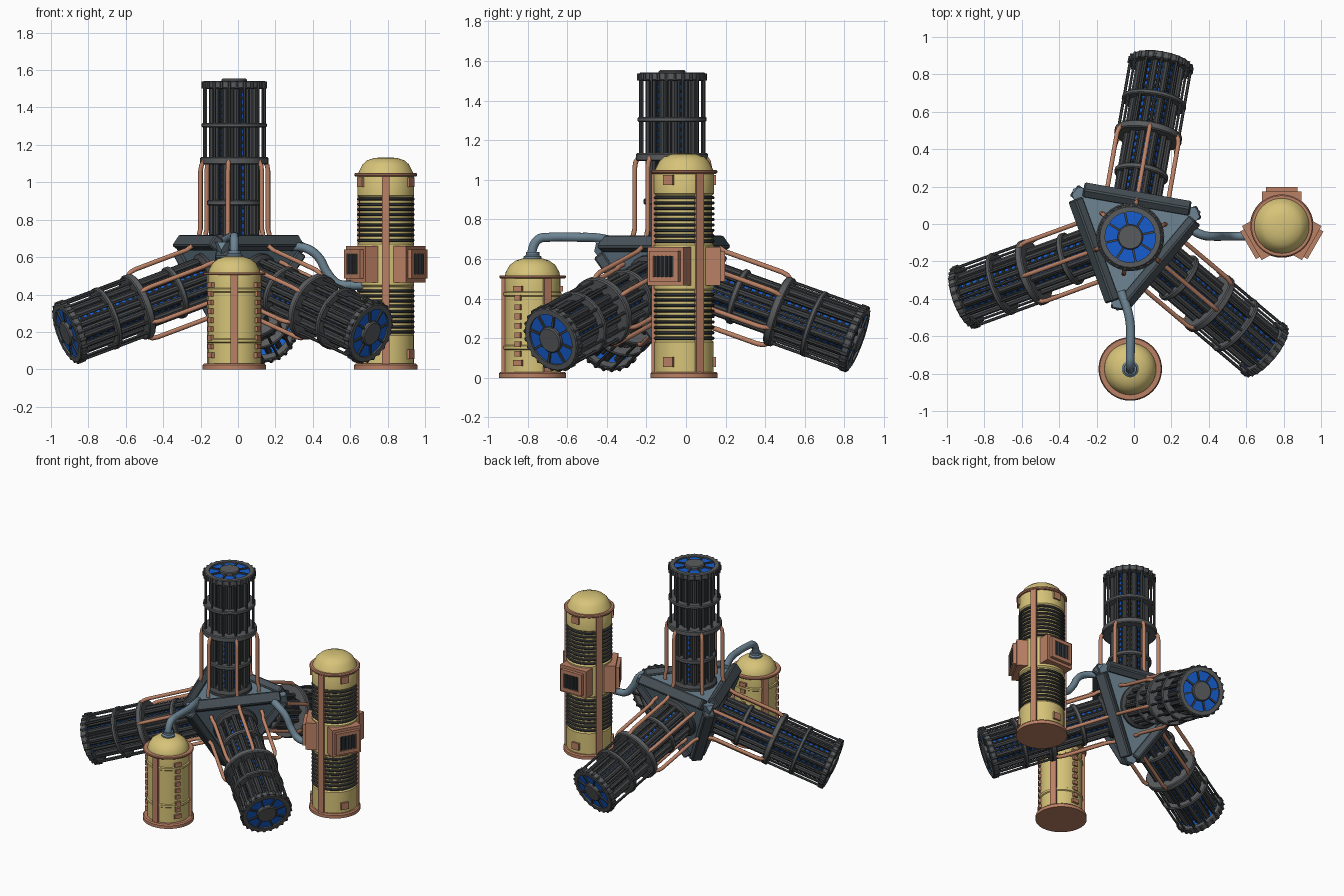
import bpy, bmesh, math
from mathutils import Vector, Matrix

if "Cube" in bpy.data.objects:
    bpy.data.objects.remove(bpy.data.objects["Cube"])

def material(name, rgb):
    m = bpy.data.materials.new(name)
    m.diffuse_color = (*rgb, 1)
    m.use_nodes = True
    m.node_tree.nodes["Principled BSDF"].inputs["Base Color"].default_value = m.diffuse_color
    return m

DARK = material("dark_iron", (0.055, 0.058, 0.062))
GREY = material("grey_iron", (0.10, 0.105, 0.11))
BLUE = material("bright_blue", (0.008, 0.11, 0.62))
YELLOW = material("pale_yellow", (0.68, 0.55, 0.19))
COPPER = material("copper", (0.50, 0.22, 0.13))
STEEL = material("steel_blue", (0.15, 0.23, 0.29))
SLATE = material("dark_slate", (0.065, 0.085, 0.10))

def T(x, y, z):
    return Matrix.Translation((x, y, z))

def R(deg):
    return Matrix.Rotation(math.radians(deg), 4, 'Z')

class Part:
    """Collects simple solids in one mesh."""
    def __init__(self):
        self.bm = bmesh.new()

    def box(self, mat, size):
        bmesh.ops.create_cube(self.bm, size=1, matrix=mat @ Matrix.Diagonal((*size, 1)))

    def lathe(self, profile, n=32, mat=Matrix(), closed=False):
        # spin (r, z) points about z; closed makes a ring, otherwise the ends are capped
        rings = [[self.bm.verts.new(mat @ Vector((r * math.cos(2 * math.pi * i / n),
                 r * math.sin(2 * math.pi * i / n), z))) for i in range(n)] for r, z in profile]
        pairs = list(zip(rings, rings[1:] + rings[:1])) if closed else list(zip(rings, rings[1:]))
        for a, b in pairs:
            for i in range(n):
                j = (i + 1) % n
                self.bm.faces.new((a[i], a[j], b[j], b[i]))
        if not closed:
            self.bm.faces.new(rings[0][::-1])
            self.bm.faces.new(rings[-1])

    def rod(self, r, z0, z1, mat=Matrix(), n=10):
        self.lathe([(r, z0), (r, z1)], n, mat)

    def ring(self, ri, ro, z0, z1, n=32, c=0.006):
        self.lathe([(ri, z0), (ro - c, z0), (ro, z0 + c), (ro, z1 - c), (ro - c, z1), (ri, z1)], n, closed=True)

    def mesh(self, name, mat):
        bmesh.ops.recalc_face_normals(self.bm, faces=self.bm.faces)
        me = bpy.data.meshes.new(name)
        self.bm.to_mesh(me)
        self.bm.free()
        me.materials.append(mat)
        me.shade_smooth()
        me.set_sharp_from_angle(angle=math.radians(35))
        return me

def place(name, me, matrix=Matrix()):
    ob = bpy.data.objects.new(name, me)
    ob.matrix_world = matrix
    bpy.context.collection.objects.link(ob)
    return ob

def tube_mesh(name, paths, radius, mat, kind='BEZIER'):
    cu = bpy.data.curves.new(name, 'CURVE')
    cu.dimensions = '3D'
    cu.bevel_depth, cu.bevel_resolution, cu.use_fill_caps = radius, 3, True
    cu.resolution_u = 8
    for pts in paths:
        s = cu.splines.new(kind)
        target = s.bezier_points if kind == 'BEZIER' else s.points
        target.add(len(pts) - 1)
        for p, co in zip(target, pts):
            if kind == 'BEZIER':
                p.co = co
                p.handle_left_type = p.handle_right_type = 'AUTO'
            else:
                p.co = (*co, 1)
    ob = bpy.data.objects.new(name, cu)
    bpy.context.collection.objects.link(ob)
    me = bpy.data.meshes.new_from_object(ob.evaluated_get(bpy.context.evaluated_depsgraph_get()))
    bpy.data.objects.remove(ob)
    me.materials.clear()
    me.materials.append(mat)
    me.shade_smooth()
    me.set_sharp_from_angle(angle=math.radians(50))
    return me

# ---- Layout: four arms pointing out of a tetrahedral hub
CENTRE = Vector((-0.02, -0.07, 0.53))
UP = Vector((0, 0, 1))
dirs = [UP]
for a in (80, 200, 320):
    a = math.radians(a)
    dirs.append(Vector((math.cos(a) * 0.9428, math.sin(a) * 0.9428, -1 / 3)))

def frame(origin, z, xhint):
    z = z.normalized()
    x = (xhint - z * xhint.dot(z)).normalized()
    y = z.cross(x)
    return Matrix.Translation(origin) @ Matrix((x, y, z)).transposed().to_4x4()

# ---- Hub body, truncated corners
RIN = 0.152
corners = [-3 * RIN * d for d in dirs]
hub = Part()
for i in range(4):
    for j in range(4):
        if i != j:
            hub.bm.verts.new(CENTRE + corners[i].lerp(corners[j], 0.07))
bmesh.ops.convex_hull(hub.bm, input=hub.bm.verts)
place("hub_body", hub.mesh("hub_body", STEEL))

# ---- Hub edge beams
beams = Part()
for i in range(4):
    for j in range(i):
        a, b = corners[i], corners[j]
        m = frame(CENTRE + (a + b) * 0.5, b - a, a + b)
        beams.box(m @ T(-0.01, 0, 0), (0.055, 0.075, (b - a).length * 0.78))
bmesh.ops.bevel(beams.bm, geom=list(beams.bm.edges), offset=0.008, segments=1, affect='EDGES')
place("hub_edge_beams", beams.mesh("hub_edge_beams", SLATE))

# ---- Arm meshes, built along local z from the hub centre
rods = Part()
rods.lathe([(0.15, 0.14), (0.15, 0.17), (0.13, 0.19), (0.05, 0.19)], 24)
for k in range(12):
    rods.rod(0.017, 0.17, 0.99, R(30 * k + 15) @ T(0.118, 0, 0), 8)
    rods.rod(0.008, 0.59, 0.99, R(30 * k) @ T(0.163, 0, 0), 6)
    rods.rod(0.011, 0.17, 0.99, R(30 * k) @ T(0.09, 0, 0), 6)
for k in range(20):                      # slats round the core
    z = 0.21 + k * 0.039
    rods.ring(0.06, 0.084, z, z + 0.014, 16, 0.003)
for k in range(24):                      # knobs round the end rim
    rods.rod(0.012, 0.972, 1.008, R(15 * k) @ T(0.165, 0, 0), 6)
for k in range(8):                       # spokes over the end disc
    rods.box(R(45 * k + 22.5) @ T(0.1, 0, 1.005), (0.09, 0.012, 0.012))

rings = Part()
rings.ring(0.115, 0.182, 0.565, 0.605)
rings.ring(0.13, 0.174, 0.762, 0.788)
rings.ring(0.10, 0.145, 0.345, 0.375)
rings.ring(0.135, 0.168, 0.97, 1.012)
rings.lathe([(0.068, 0.98), (0.068, 1.018), (0.062, 1.024)], 24)

core = Part()
core.rod(0.076, 0.17, 0.98, n=24)
core.rod(0.14, 0.985, 1.002, n=32)

path = [(0.20, 0, 0.13), (0.20, 0, 0.19), (0.192, 0, 0.22), (0.192, 0, 0.53), (0.187, 0, 0.56), (0.17, 0, 0.585)]
pipes = [[R(60 * k) @ Vector(p) for p in path] for k in range(6)]
arm_parts = {"arm_rods": rods.mesh("arm_rods", DARK), "arm_rings": rings.mesh("arm_rings", GREY),
             "arm_core": core.mesh("arm_core", BLUE),
             "arm_pipes": tube_mesh("arm_pipes", pipes, 0.0125, COPPER, 'POLY')}
for i, d in enumerate(dirs):
    m = frame(CENTRE, d, -dirs[1] if i == 0 else -UP)
    for name, me in arm_parts.items():
        place(f"{name}_{i + 1}", me, m)

# ---- Tall tank
tall = T(0.79, -0.01, 0)
body = Part()
body.lathe([(0.15, 0.02), (0.15, 0.18), (0.142, 0.19), (0.142, 0.44), (0.152, 0.45), (0.152, 0.67),
            (0.142, 0.68), (0.142, 0.92), (0.152, 0.93), (0.152, 1.04), (0.142, 1.06), (0.125, 1.095),
            (0.10, 1.117), (0.06, 1.13), (0.02, 1.133)], 40)
place("tall_tank_body", body.mesh("tall_tank_body", YELLOW), tall)

ribs = Part()
for z0 in (0.2, 0.69):
    for k in range(9):
        z = z0 + k * 0.0275
        ribs.ring(0.135, 0.154, z - 0.008, z + 0.008, 32, 0.005)
trim = Part()
trim.lathe([(0.17, 0), (0.17, 0.022), (0.162, 0.03), (0.14, 0.03)], 40)
trim.ring(0.14, 0.168, 1.03, 1.05, 40)
for a in (30, 150, 270):                 # vertical straps
    trim.box(R(a) @ T(0.151, 0, 0.53), (0.024, 0.042, 1.03))
for a in (90, 210, 330):                 # clips and framed grilles
    for z in (0.08, 1.0):
        trim.box(R(a) @ T(0.15, 0, z), (0.025, 0.055, 0.05))
    m = R(a) @ T(0, 0, 0.563)
    for w, h, r0, r1, t in ((0.21, 0.195, 0.10, 0.185, 0.025), (0.17, 0.155, 0.12, 0.208, 0.025)):
        rc, dr = (r0 + r1) / 2, r1 - r0
        for s in (-1, 1):
            trim.box(m @ T(rc, s * (w - t) / 2, 0), (dr, t, h))
            trim.box(m @ T(rc, 0, s * (h - t) / 2), (dr, w - 2 * t, t))
    ribs.box(m @ T(0.155, 0, 0), (0.07, 0.125, 0.11))
    for k in range(5):
        ribs.rod(0.0105, -0.053, 0.053, m @ T(0.195, (k - 2) * 0.0245, 0), 8)
place("tall_tank_ribs_and_grilles", ribs.mesh("tall_tank_ribs", DARK), tall)
place("tall_tank_trim", trim.mesh("tall_tank_trim", COPPER), tall)

# ---- Short tank
short = T(-0.02, -0.775, 0)
body = Part()
body.lathe([(0.14, 0.02), (0.14, 0.14), (0.147, 0.145), (0.147, 0.16), (0.14, 0.165), (0.14, 0.41),
            (0.147, 0.415), (0.147, 0.43), (0.14, 0.435), (0.14, 0.51), (0.135, 0.535), (0.115, 0.57),
            (0.085, 0.592), (0.05, 0.603), (0.02, 0.606)], 40)
place("short_tank_body", body.mesh("short_tank_body", YELLOW), short)
trim = Part()
trim.lathe([(0.17, 0), (0.17, 0.022), (0.162, 0.03), (0.13, 0.03)], 40)
trim.ring(0.12, 0.168, 0.503, 0.518, 40, 0.004)
for a in (30, 150, 270):
    trim.box(R(a) @ T(0.145, 0, 0.265), (0.024, 0.04, 0.5))
for a in (90, 210, 330):
    for k in range(9):
        trim.box(R(a) @ T(0.142, 0, 0.075 + k * 0.047), (0.024, 0.05 if k in (0, 8) else 0.034, 0.028))
place("short_tank_trim", trim.mesh("short_tank_trim", COPPER), short)

# ---- Feed pipes from the tanks to the hub
feeds = [[(-0.02, -0.775, 0.59), (-0.02, -0.775, 0.65), (-0.02, -0.745, 0.70), (-0.02, -0.69, 0.71),
          (-0.02, -0.54, 0.71), (-0.035, -0.46, 0.708), (-0.07, -0.36, 0.69)],
         [(0.25, 0.02, 0.65), (0.31, -0.03, 0.655), (0.37, -0.06, 0.645), (0.43, -0.066, 0.60),
          (0.475, -0.066, 0.52), (0.53, -0.066, 0.46), (0.60, -0.066, 0.45), (0.68, -0.066, 0.45)]]
place("feed_pipes", tube_mesh("feed_pipes", feeds, 0.024, STEEL))
nozzle = Part()
nozzle.lathe([(0.045, 0.59), (0.045, 0.612), (0.034, 0.62), (0.034, 0.635)], 20)
place("short_tank_nozzle", nozzle.mesh("short_tank_nozzle", STEEL), short)
